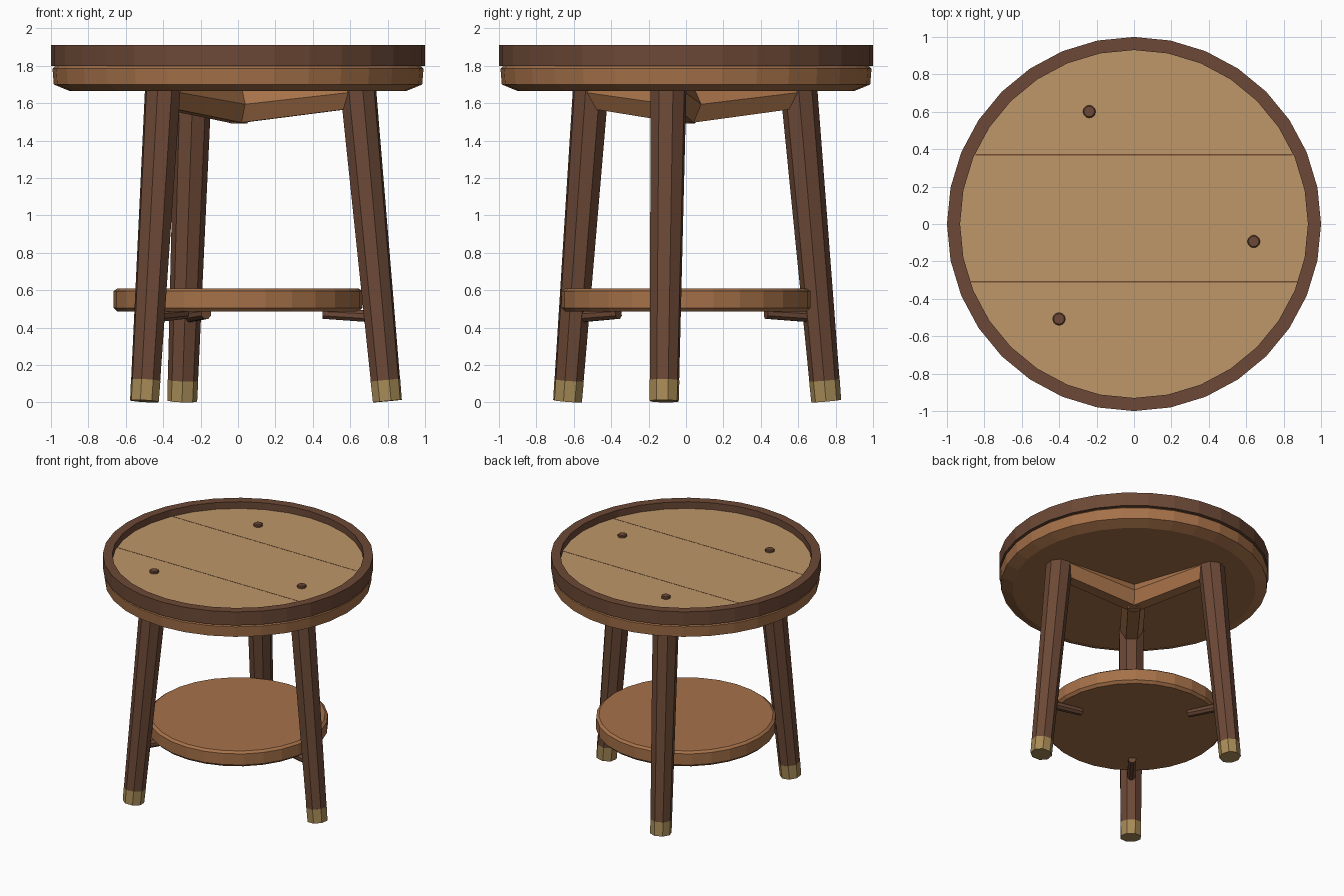
import bpy, bmesh, math
from mathutils import Vector

if "Cube" in bpy.data.objects:
    bpy.data.objects.remove(bpy.data.objects["Cube"])

LEG_ANGLES = [math.radians(a) for a in (-8.3, 111.7, 231.7)]


def material(name, rgb):
    m = bpy.data.materials.new(name)
    m.diffuse_color = (*rgb, 1)
    m.use_nodes = True
    m.node_tree.nodes["Principled BSDF"].inputs["Base Color"].default_value = m.diffuse_color
    return m


DARK = material("dark_wood", (0.15, 0.066, 0.037))
WARM = material("warm_wood", (0.38, 0.165, 0.066))
PALE = material("pale_wood", (0.52, 0.31, 0.14))
SEAM = material("seam_wood", (0.16, 0.075, 0.035))
BRASS = material("brass", (0.39, 0.26, 0.095))


def finish(name, bm, mat):
    bmesh.ops.recalc_face_normals(bm, faces=bm.faces)
    me = bpy.data.meshes.new(name)
    bm.to_mesh(me)
    bm.free()
    me.materials.append(mat)
    ob = bpy.data.objects.new(name, me)
    bpy.context.collection.objects.link(ob)
    return ob


def loft(name, rings, mat, cap=True):
    """Join equal-length rings of points; cap the ends or close into a ring."""
    bm = bmesh.new()
    vs = [[bm.verts.new(p) for p in r] for r in rings]
    n = len(vs[0])
    pairs = list(zip(vs, vs[1:])) + ([] if cap else [(vs[-1], vs[0])])
    for a, b in pairs:
        for i in range(n):
            j = (i + 1) % n
            bm.faces.new((a[i], a[j], b[j], b[i]))
    if cap:
        bm.faces.new(vs[0])
        bm.faces.new(vs[-1])
    return finish(name, bm, mat)


def lathe(name, profile, sides, mat, cap=True, at=(0, 0)):
    step = 2 * math.pi / sides
    return loft(name, [[(at[0] + r * math.cos(i * step), at[1] + r * math.sin(i * step), z)
                        for i in range(sides)] for r, z in profile], mat, cap)


def polar(angle, r, z):
    return Vector((r * math.cos(angle), r * math.sin(angle), z))


def bar(name, p, q, section_p, section_q, mat):
    """Tapered bar from p to q with the given (across, up) cross-sections."""
    axis = (q - p).normalized()
    ref = Vector((0, 0, 1))
    if abs(axis.z) > 0.7:
        ref = Vector((p.x, p.y, 0)).normalized()
    across = axis.cross(ref).normalized()
    up = across.cross(axis)
    return loft(name, [[o + across * u + up * v for u, v in s]
                       for o, s in ((p, section_p), (q, section_q))], mat)


def octagon(r):
    return [(r * math.cos(math.pi / 8 + i * math.pi / 4),
             r * math.sin(math.pi / 8 + i * math.pi / 4)) for i in range(8)]


def hexagon(w, h):
    return [(w, 0), (w / 2, h), (-w / 2, h), (-w, 0), (-w / 2, -h), (w / 2, -h)]


# table top: chamfered board, raised rim, inset planks
lathe("top_board", [(0.90, 1.665), (0.985, 1.70), (0.992, 1.785), (0.975, 1.80)], 32, WARM)
lathe("top_rim", [(0.93, 1.80), (1.0, 1.80), (1.0, 1.91), (0.93, 1.91)], 32, DARK, cap=False)
lathe("top_planks", [(0.932, 1.79), (0.932, 1.855)], 32, PALE)

# plank seams
for i, y in enumerate((0.37, -0.31)):
    half = math.sqrt(0.925 ** 2 - y * y)
    bar(f"plank_seam_{i}", Vector((-half, y, 1.852)), Vector((half, y, 1.852)),
        *[[(-0.004, -0.004), (0.004, -0.004), (0.004, 0.004), (-0.004, 0.004)]] * 2, SEAM)

# lower shelf
lathe("shelf", [(0.645, 0.485), (0.665, 0.505), (0.665, 0.595), (0.645, 0.61)], 28, WARM)

# legs with caps, pegs, top braces and shelf brackets
for i, a in enumerate(LEG_ANGLES):
    foot, head = polar(a, 0.807, 0.007), polar(a, 0.647, 1.70)
    cuff = foot.lerp(head, 0.066)
    bar(f"leg_{i}", cuff, head, octagon(0.081), octagon(0.099), DARK)
    bar(f"foot_cap_{i}", foot, cuff, octagon(0.080), octagon(0.082), BRASS)
    c = polar(a, 0.647, 0)
    lathe(f"peg_{i}", [(0.034, 1.84), (0.034, 1.868), (0.028, 1.874)], 12, DARK, at=(c.x, c.y))
    bar(f"top_brace_{i}", polar(a, -0.03, 1.585), polar(a, 0.64, 1.66),
        hexagon(0.09, 0.095), hexagon(0.085, 0.085), WARM)
    bar(f"shelf_bracket_{i}", polar(a, 0.46, 0.475), polar(a, 0.75, 0.458),
        octagon(0.03), octagon(0.034), DARK)
